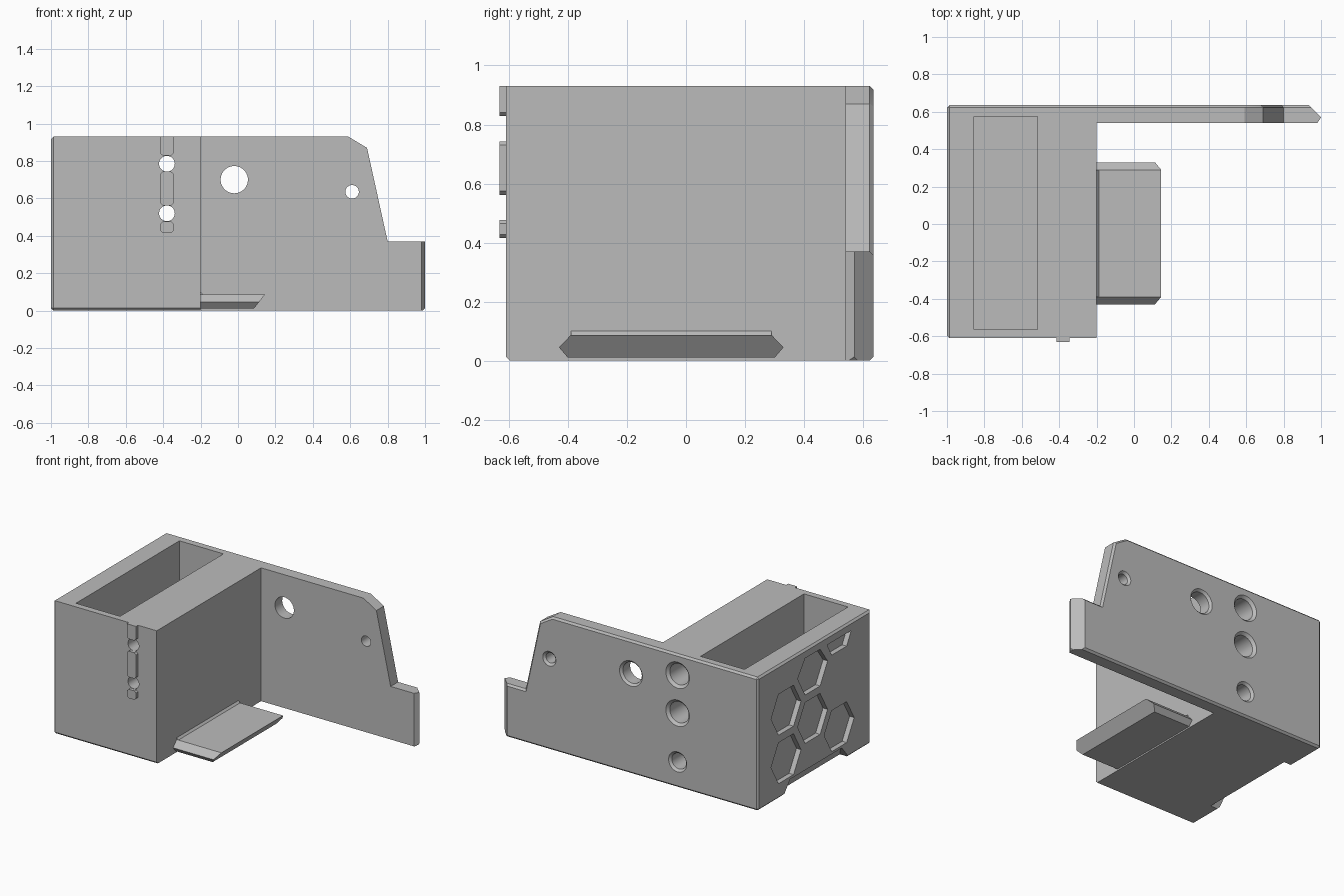
import bpy, bmesh, math
from mathutils import Vector

if "Cube" in bpy.data.objects:
    bpy.data.objects.remove(bpy.data.objects["Cube"], do_unlink=True)

grey = bpy.data.materials.new("plain grey")
grey.use_nodes = True
grey.diffuse_color = (0.5, 0.5, 0.5, 1)
grey.node_tree.nodes["Principled BSDF"].inputs["Base Color"].default_value = (0.5, 0.5, 0.5, 1)

LEFT, RIGHT, INNER = -1.0, 1.0, -0.2
FRONT, BACK, PLATE = -0.61, 0.635, 0.54
TOP = 0.93


def finish(bm, name):
    bmesh.ops.recalc_face_normals(bm, faces=bm.faces)
    mesh = bpy.data.meshes.new(name)
    bm.to_mesh(mesh)
    bm.free()
    mesh.materials.append(grey)
    ob = bpy.data.objects.new(name, mesh)
    bpy.context.collection.objects.link(ob)
    return ob


def place(axis, a, b, d):
    """Put profile point (a, b) at depth d along an axis."""
    return {"x": (d, a, b), "y": (a, d, b), "z": (a, b, d)}[axis]


def loft(bm, rings):
    """Skin equal rings of points and cap both ends."""
    loops = [[bm.verts.new(p) for p in ring] for ring in rings]
    n = len(loops[0])
    for a, b in zip(loops, loops[1:]):
        for i in range(n):
            bm.faces.new((a[i], a[(i + 1) % n], b[(i + 1) % n], b[i]))
    bm.faces.new(loops[0])
    bm.faces.new(loops[-1])
    bmesh.ops.recalc_face_normals(bm, faces=bm.faces)


def prism(name, axis, profile, lo, hi):
    bm = bmesh.new()
    loft(bm, [[place(axis, a, b, d) for a, b in profile] for d in (lo, hi)])
    return finish(bm, name)


def box(x0, x1, y0, y1):
    return [(x0, y0), (x1, y0), (x1, y1), (x0, y1)]


def cut(target, cutter):
    cutter.hide_render = True
    mod = target.modifiers.new("cut", "BOOLEAN")
    mod.operation, mod.solver, mod.object = "DIFFERENCE", "EXACT", cutter
    bpy.context.view_layer.objects.active = target
    bpy.ops.object.modifier_apply(modifier=mod.name)
    bpy.data.objects.remove(cutter, do_unlink=True)


def bore(target, x, z, steps):
    """Round hole along y; steps are (y, radius) pairs."""
    bm = bmesh.new()
    turn = [math.tau * i / 40 for i in range(40)]
    loft(bm, [[(x + r * math.cos(t), y, z + r * math.sin(t)) for t in turn] for y, r in steps])
    cut(target, finish(bm, "bore_cutter"))


# Body: back plate outline pulled forward, with chamfered rear, outer and bottom edges
outline = [(LEFT, 0), (RIGHT, 0), (RIGHT, 0.37), (0.8, 0.37),
           (0.69, 0.87), (0.59, TOP), (LEFT, TOP)]
bm = bmesh.new()
loft(bm, [[(x, y, z) for x, z in outline] for y in (FRONT, BACK)])


def shared(edge, axis, value):
    return all(abs(v.co[axis] - value) < 1e-4 for v in edge.verts)


soft = [e for e in bm.edges
        if shared(e, 0, LEFT) or shared(e, 1, BACK) or shared(e, 2, 0)]
bmesh.ops.bevel(bm, geom=soft, offset=0.013, segments=1, affect="EDGES")
body = finish(bm, "bracket_body")

# Open corner in front of the back plate
cut(body, prism("corner_cutter", "z", box(INNER, 1.5, -1, PLATE), -0.5, 1.5))
# Angled end of the low tab
cut(body, prism("tab_rear_cutter", "z", [(1.01, 0.56), (1.2, 0.8), (0.77, 0.8)], -0.5, 0.6))
cut(body, prism("tab_front_cutter", "z", [(0.967, 0.52), (1.02, 0.6), (1.1, 0.52)], -0.5, 0.6))
# Deep pocket open at the top
cut(body, prism("pocket_cutter", "z", box(-0.855, -0.515, -0.565, 0.575), 0.1, 1.2))

# Stepped bores through the block, and a shorter blind one
for z in (0.785, 0.52):
    bore(body, -0.38, z, [(-0.8, 0.042), (-0.3, 0.042), (-0.29, 0.073),
                          (BACK - 0.018, 0.073), (BACK + 0.002, 0.093)])
bore(body, -0.38, 0.18, [(0.1, 0.055), (BACK - 0.015, 0.055), (BACK + 0.002, 0.072)])
# Holes in the back plate
for x, z, r in ((-0.02, 0.7, 0.073), (0.61, 0.635, 0.036)):
    bore(body, x, z, [(0.4, r), (BACK - 0.015, r), (BACK + 0.002, r + 0.017)])

# Honeycomb recesses on the outer side
PITCH, CELL = 0.338, 0.165
for col, row in ((0, 0), (0, 1), (1, 0.5), (1, 1.5), (2, 0), (2, 2)):
    y, z = 0.325 - col * PITCH * math.sqrt(0.75), 0.25 + row * PITCH
    hexagon = [(y + CELL * math.cos(i * math.pi / 3),
                min(z + CELL * math.sin(i * math.pi / 3), 0.87)) for i in range(6)]
    if row == 2:  # the uppermost cell is trimmed by the rim
        s = (0.87 - (z - CELL * math.sqrt(0.75))) / math.sqrt(3)
        half = CELL / 2
        hexagon = [(y - half, 0.78), (y + half, 0.78), (y + half + s, 0.87), (y - half - s, 0.87)]
    cut(body, prism("cell_cutter", "x", hexagon, -1.2, LEFT + 0.035))

# Bevelled notch under the outer side
bm = bmesh.new()
notch = [(-0.38, -0.02), (0.37, -0.02), (0.28, 0.09), (-0.29, 0.09)]
loft(bm, [[(-1.1, y, z) for y, z in notch],
          [(-0.92 if z < 0 else -0.99, y, z) for y, z in notch]])
cut(body, finish(bm, "notch_cutter"))

# Tongue with bevelled sides and an undercut end
section = [(-0.4, 0.01), (0.3, 0.01), (0.33, 0.045), (0.29, 0.087), (-0.39, 0.087), (-0.43, 0.045)]
bm = bmesh.new()
loft(bm, [[(INNER - 0.02, y, z) for y, z in section],
          [(0.077 + 0.78 * z, y, z) for y, z in section]])
finish(bm, "tongue")
prism("tongue_fillet", "y", [(INNER - 0.01, 0.08), (INNER + 0.02, 0.08),
                             (INNER, 0.1), (INNER - 0.01, 0.1)], -0.39, 0.29)

# Raised ribs on the front, between the bores
for name, z0, z1 in (("upper", 0.828, TOP), ("middle", 0.562, 0.743), ("lower", 0.415, 0.477)):
    low, high = z0 + 0.012, z1 - (0 if name == "upper" else 0.012)
    prism(name + "_rib", "y",
          [(-0.402, z0), (-0.358, z0), (-0.345, low), (-0.345, high),
           (-0.358, z1), (-0.402, z1), (-0.415, high), (-0.415, low)], FRONT - 0.022, FRONT + 0.01)

# Smooth round bores, crisp corners
bpy.ops.object.select_all(action="DESELECT")
body.select_set(True)
bpy.context.view_layer.objects.active = body
bpy.ops.object.shade_smooth_by_angle(angle=math.radians(25))
